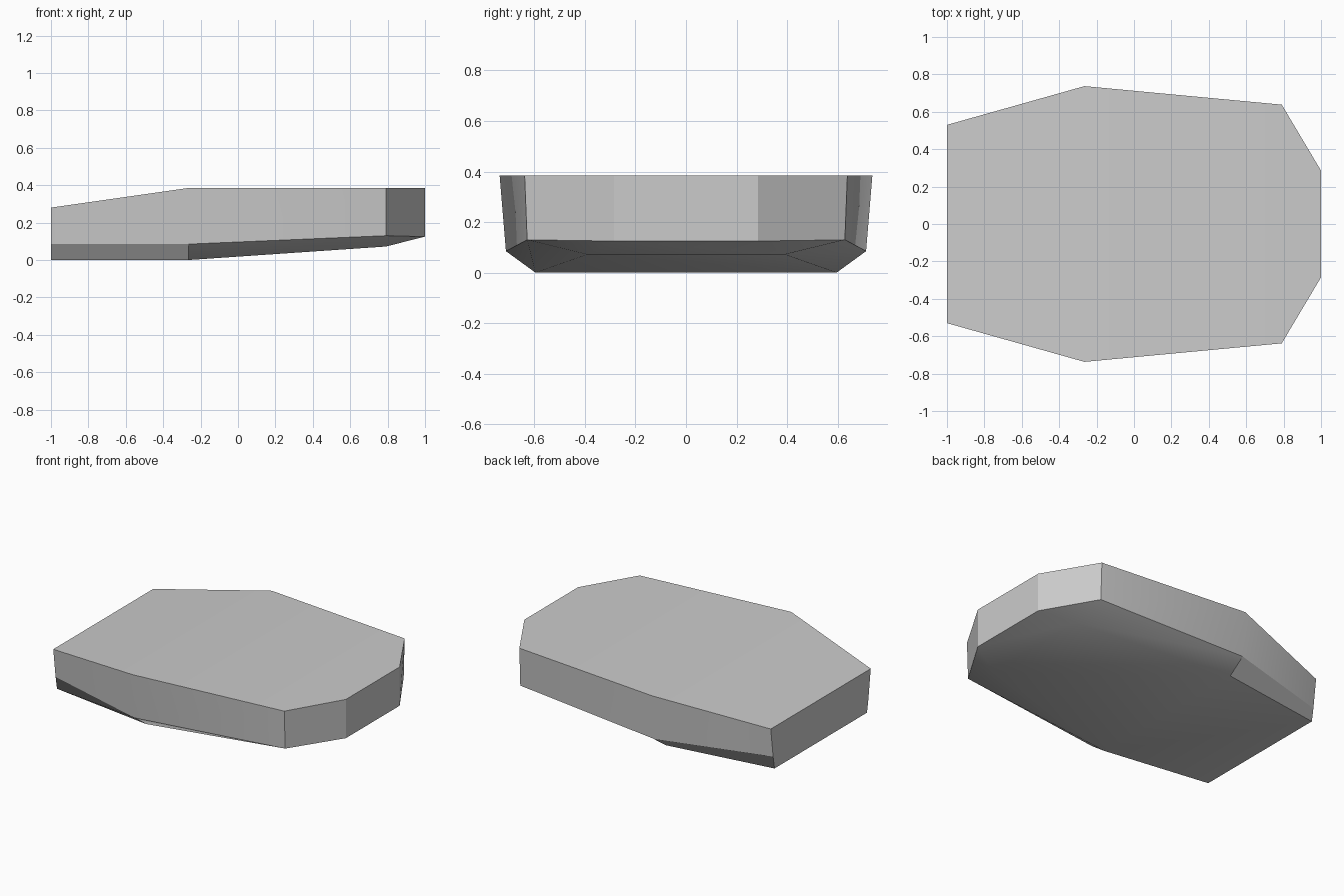
import bpy, bmesh, math

cube = bpy.data.objects.get("Cube")
if cube:
    bpy.data.objects.remove(cube, do_unlink=True)

grey = bpy.data.materials.new("light grey")
grey.use_nodes = True
colour = (0.6, 0.6, 0.6, 1)
grey.diffuse_color = colour
grey.node_tree.nodes["Principled BSDF"].inputs["Base Color"].default_value = colour

# Cross-sections along x: half profile (y, z) from top rim to chine to keel edge
sections = [
    (-1.00, [(0.53, 0.28), (0.505, 0.085), (0.49, 0.0)]),
    (-0.265, [(0.737, 0.385), (0.712, 0.085), (0.595, 0.0)]),
    (0.79, [(0.638, 0.385), (0.628, 0.13), (0.39, 0.072)]),
    (1.00, [(0.285, 0.385), (0.285, 0.125), (0.285, 0.125)]),
]


def loft(name, sections, material):
    """Mirror each half profile, bridge the loops and cap both ends."""
    bm = bmesh.new()
    loops = []
    for x, half in sections:
        profile = half + [(-y, z) for y, z in reversed(half)]
        loops.append([bm.verts.new((x, y, z)) for y, z in profile])
    for a, b in zip(loops, loops[1:]):
        for i in range(len(a)):
            j = (i + 1) % len(a)
            bm.faces.new((a[i], a[j], b[j], b[i]))
    bm.faces.new(loops[0])
    bm.faces.new(loops[-1])
    bmesh.ops.remove_doubles(bm, verts=bm.verts, dist=0.001)
    bmesh.ops.recalc_face_normals(bm, faces=bm.faces)
    mesh = bpy.data.meshes.new(name)
    bm.to_mesh(mesh)
    bm.free()
    mesh.materials.append(material)
    obj = bpy.data.objects.new(name, mesh)
    bpy.context.collection.objects.link(obj)
    return obj


# Faceted hull block with a sloped tail and a chamfered underside
hull = loft("hull_block", sections, grey)
bpy.ops.object.select_all(action='DESELECT')
hull.select_set(True)
bpy.context.view_layer.objects.active = hull
bpy.ops.object.shade_smooth_by_angle(angle=math.radians(30))
